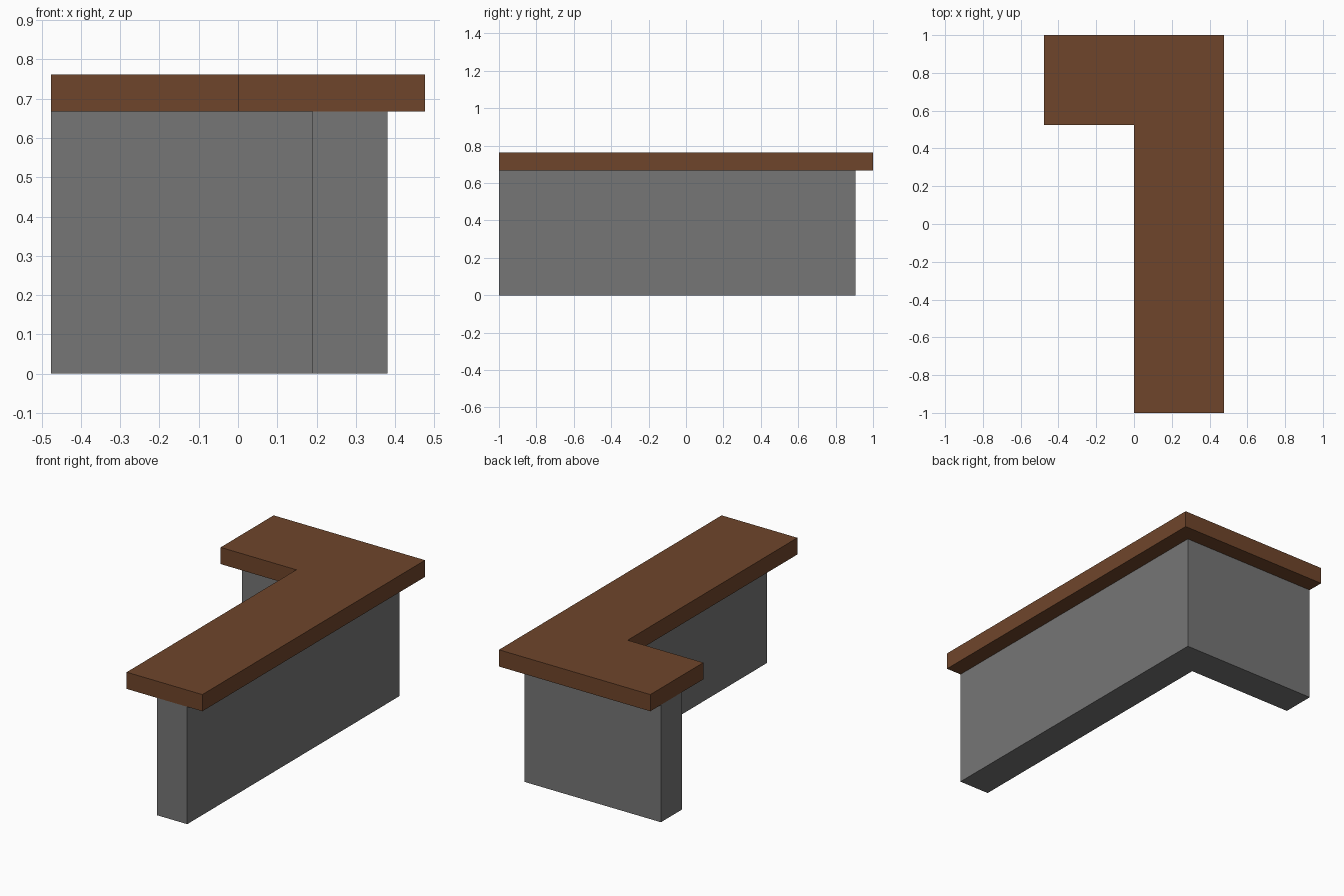
import bpy
import bmesh

if "Cube" in bpy.data.objects:
    bpy.data.objects.remove(bpy.data.objects["Cube"])


def material(name, rgb):
    m = bpy.data.materials.new(name)
    m.diffuse_color = (*rgb, 1.0)
    m.use_nodes = True
    m.node_tree.nodes["Principled BSDF"].inputs["Base Color"].default_value = m.diffuse_color
    return m


def l_prism(name, left, inner_x, right, front, inner_y, back, z0, z1, mat):
    """Extrude an L-shaped floor plan from z0 up to z1."""
    plan = [(left, inner_y), (inner_x, inner_y), (inner_x, front),
            (right, front), (right, back), (left, back)]
    bm = bmesh.new()
    base = bm.faces.new([bm.verts.new((x, y, z0)) for x, y in plan])
    ext = bmesh.ops.extrude_face_region(bm, geom=[base], use_keep_orig=True)
    top = [g for g in ext["geom"] if isinstance(g, bmesh.types.BMVert)]
    bmesh.ops.translate(bm, verts=top, vec=(0, 0, z1 - z0))
    bmesh.ops.recalc_face_normals(bm, faces=bm.faces)
    mesh = bpy.data.meshes.new(name)
    bm.to_mesh(mesh)
    bm.free()
    mesh.materials.append(mat)
    obj = bpy.data.objects.new(name, mesh)
    bpy.context.collection.objects.link(obj)
    return obj


wood = material("brown wood", (0.159, 0.060, 0.024))
grey = material("grey panel", (0.181, 0.181, 0.181))

# Counter wall, set back from the outer edges of the top
l_prism("counter_base", -0.476, 0.19, 0.381, -1.0, 0.714, 0.905, 0.0, 0.667, grey)

# Overhanging worktop
l_prism("counter_top", -0.476, 0.0, 0.476, -1.0, 0.524, 1.0, 0.667, 0.762, wood)
